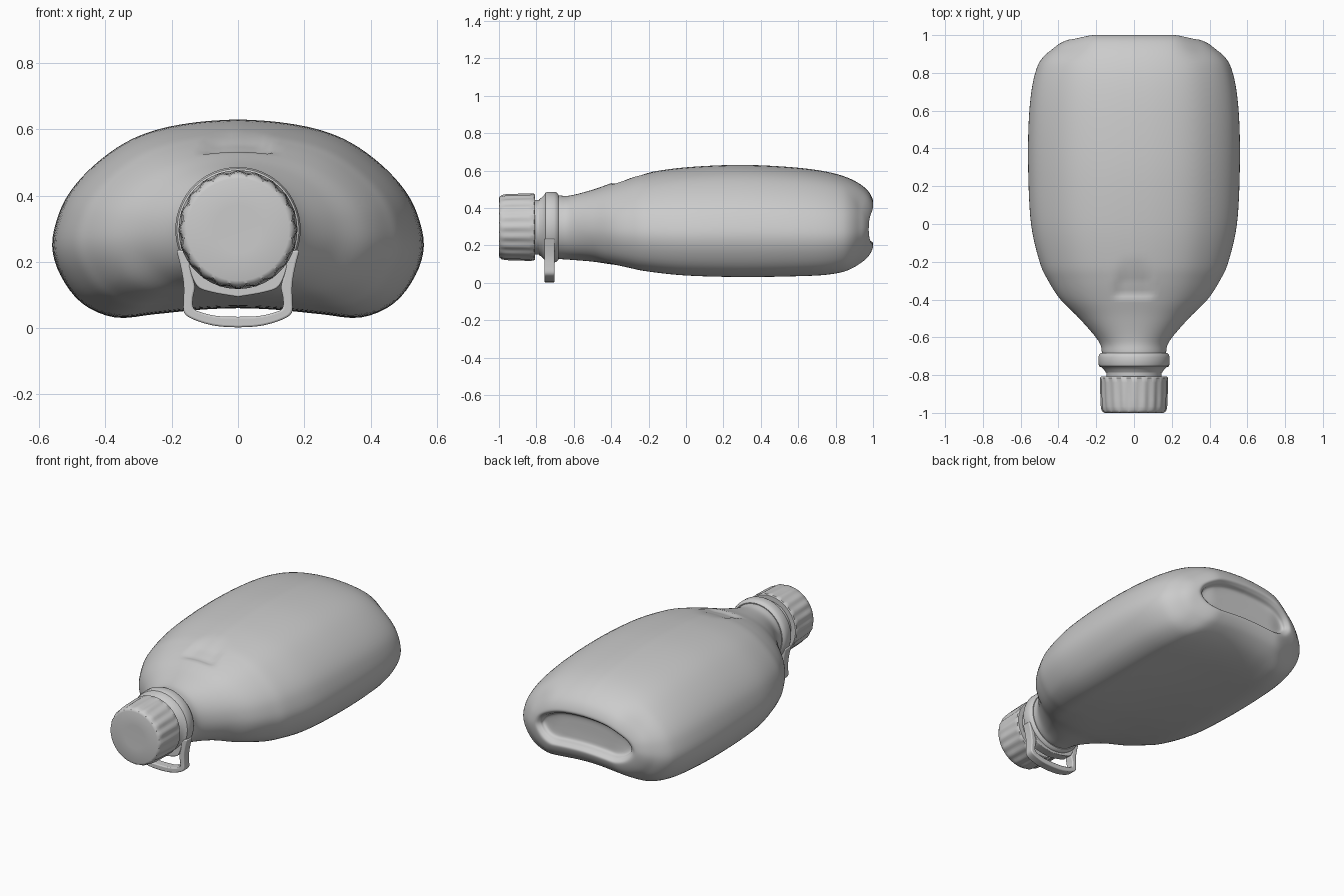
import bpy, bmesh, math

if "Cube" in bpy.data.objects:
    bpy.data.objects.remove(bpy.data.objects["Cube"])

CZ = 0.297  # height of the neck axis


def spline(pts, n):
    """Catmull-Rom resampling of tuples of any length."""
    out = []
    for i in range(len(pts) - 1):
        p0, p1 = pts[max(i - 1, 0)], pts[i]
        p2, p3 = pts[i + 1], pts[min(i + 2, len(pts) - 1)]
        for k in range(n):
            t = k / n
            out.append(tuple(0.5 * (2 * b + (c - a) * t + (2 * a - 5 * b + 4 * c - d) * t * t
                                    + (3 * b - a - 3 * c + d) * t ** 3)
                             for a, b, c, d in zip(p0, p1, p2, p3)))
    return out + [pts[-1]]


def skin(name, rings, caps=True, bevel=0.0, angle=40):
    """Join closed rings of points into one surface."""
    bm = bmesh.new()
    vs = [[bm.verts.new(p) for p in r] for r in rings]
    n = len(vs[0])
    for a, b in zip(vs, vs[1:]):
        for i in range(n):
            j = (i + 1) % n
            bm.faces.new((a[i], a[j], b[j], b[i]))
    if caps:
        bm.faces.new(vs[0])
        bm.faces.new(vs[-1])
    bmesh.ops.recalc_face_normals(bm, faces=bm.faces)
    me = bpy.data.meshes.new(name)
    bm.to_mesh(me)
    bm.free()
    ob = bpy.data.objects.new(name, me)
    bpy.context.collection.objects.link(ob)
    if bevel:
        m = ob.modifiers.new("soft_edges", "BEVEL")
        m.width, m.segments = bevel, 3
    bpy.ops.object.select_all(action='DESELECT')
    ob.select_set(True)
    bpy.context.view_layer.objects.active = ob
    bpy.ops.object.shade_smooth_by_angle(angle=math.radians(angle))
    return ob


def lathe(name, profile, n=64, flutes=0, depth=0.0):
    """Turn (y, radius, flute amount) points about the neck axis."""
    rings = []
    for y, r, f in profile:
        ring = []
        for i in range(n):
            a = 2 * math.pi * i / n
            rr = r - f * depth * (0.5 - 0.5 * math.cos(flutes * a))
            ring.append((rr * math.sin(a), y, CZ + rr * math.cos(a)))
        rings.append(ring)
    return skin(name, rings)


# Body: kidney section, top centre to bottom centre of one half
half = [(0, .63), (.12, .622), (.24, .60), (.34, .56), (.43, .495), (.50, .42), (.54, .345),
        (.56, .25), (.535, .16), (.47, .075), (.37, .032), (.25, .042), (.12, .055), (0, .06)]
kidney = [(x / .56, (z - .03) / .6) for x, z in half]
kidney = spline(kidney + [(-x, z) for x, z in kidney[-2::-1]], 4)[:-1]
N = len(kidney)

# Stations: y, half width, top z, bottom z, round-to-kidney blend
stations = [
    (-.84, .145, .442, .152, 0), (-.77, .148, .445, .149, 0), (-.69, .168, .465, .129, 0),
    (-.62, .188, .466, .122, .05), (-.50, .29, .497, .107, .3), (-.40, .39, .532, .085, .6),
    (-.30, .455, .565, .068, .8), (-.20, .50, .59, .055, .93), (0, .545, .617, .038, 1),
    (.28, .56, .63, .03, 1), (.55, .557, .619, .033, 1), (.75, .535, .594, .042, 1),
    (.88, .49, .555, .07, 1), (.965, .415, .50, .125, 1), (1.0, .345, .44, .19, 1),
    (.985, .31, .415, .215, 1), (.955, .285, .395, .232, 1), (.95, .15, .34, .27, 1)]
rings = []
for y, w, top, bot, t in spline(stations, 6):
    ring = []
    for i, (kx, kz) in enumerate(kidney):
        a = 2 * math.pi * i / N
        x = w * (kx * t + math.sin(a) * (1 - t))
        z = bot + (top - bot) * (kz * t + (.5 + .5 * math.cos(a)) * (1 - t))
        # rim falls away towards the sides
        s = min(max((abs(x) - .2) / .16, 0), 1)
        yy = y - .025 * s * s * (3 - 2 * s) * min(max((y - .85) / .1, 0), 1)
        # shallow thumb dent on the shoulder
        if z > .4 and -.40 < y < -.18:
            u = max(0, 1 - (abs(x) / (.115 - (y + .38) * .2)) ** 2)
            z -= .014 * min(1, 2 * u) * min(1, (y + .40) / .03) * min(1, (-.18 - y) / .12)
        ring.append((x, yy, z))
    rings.append(ring)
skin("bottle_body", rings, angle=60)

# Collar ring round the neck
lathe("neck_collar", [(-.685, .150, 0), (-.682, .174, 0), (-.690, .184, 0), (-.705, .189, 0),
                      (-.740, .189, 0), (-.752, .184, 0), (-.758, .172, 0), (-.772, .158, 0),
                      (-.785, .150, 0), (-.785, .140, 0)])

# Screw cap with shallow flutes
lathe("screw_cap", [(-.808, .140, 0), (-.808, .174, 0), (-.814, .179, 0), (-.84, .180, 1),
                    (-.93, .178, 1), (-.965, .176, 1), (-.985, .172, .6), (-.996, .164, 0),
                    (-1.0, .154, 0), (-.998, .07, 0)], n=120, flutes=20, depth=.006)

# Carrying loop: outer and inner edge of one half
outer = [(.186, .235), (.172, .18), (.164, .13), (.164, .085), (.162, .045),
         (.125, .022), (.065, .006), (0, .002)]
inner = [(.150, .235), (.140, .165), (.130, .125), (.136, .090), (.134, .060),
         (.110, .047), (.060, .036), (0, .034)]
edge = spline([o + i for o, i in zip(outer, inner)], 4)
edge += [(-a, b, -c, d) for a, b, c, d in edge[-2::-1]]
Y0, Y1 = -.757, -.702
skin("carry_loop", [[(a, Y0, b), (a, Y1, b), (c, Y1, d), (c, Y0, d)] for a, b, c, d in edge],
     bevel=.006)
# Web thickening the collar above the loop opening
web = [(.15, .19, .13, .205), (.125, .128, .11, .17), (.08, .108, .07, .14), (0, .094, 0, .125)]
web = spline(web, 4)
web += [(-a, b, -c, d) for a, b, c, d in web[-2::-1]]
skin("loop_web", [[(a, Y0, b), (a, Y1, b), (c, Y1, d), (c, Y0, d)] for a, b, c, d in web],
     bevel=.004)
